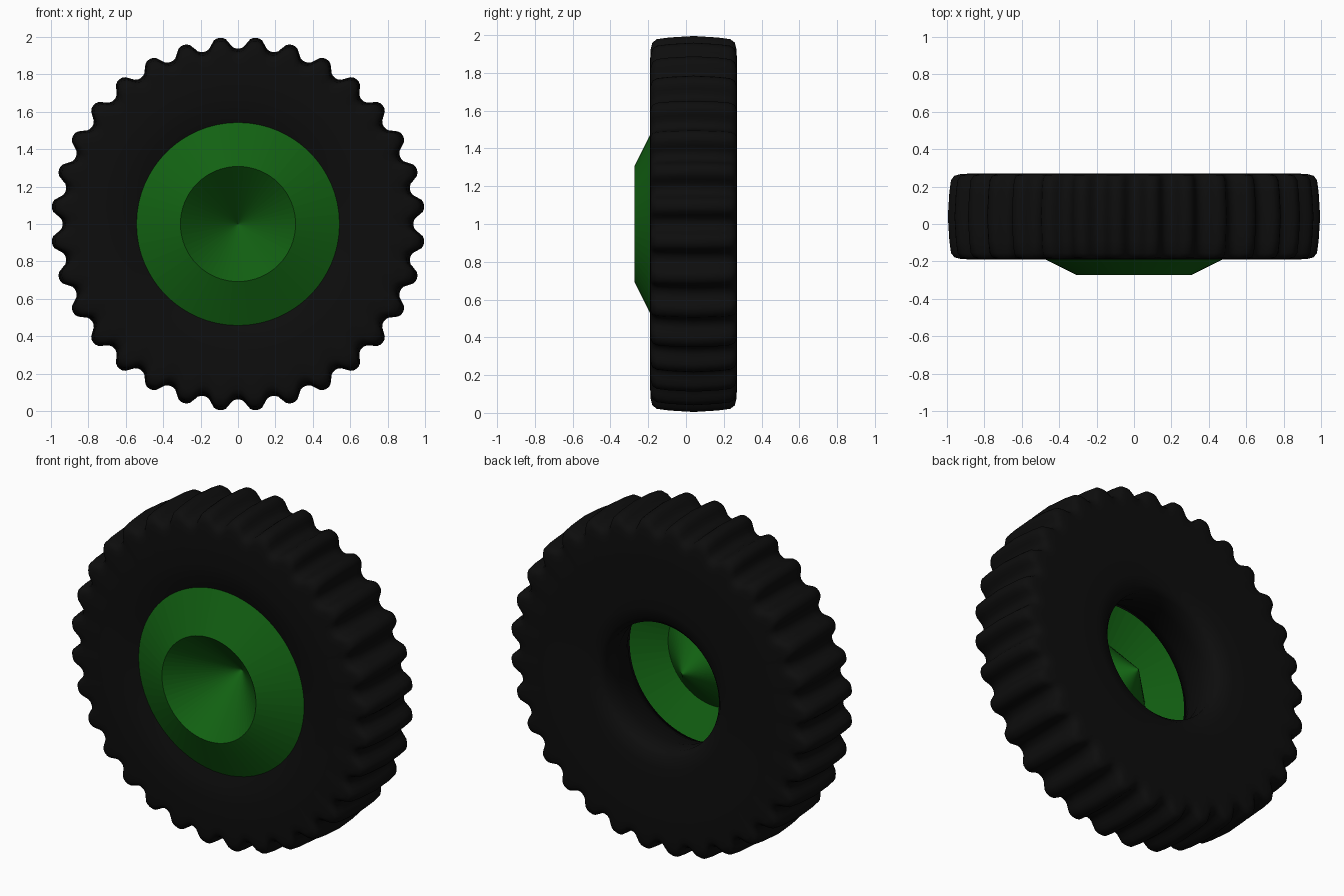
import bpy, bmesh, math

if "Cube" in bpy.data.objects:
    bpy.data.objects.remove(bpy.data.objects["Cube"])


def material(name, rgb):
    m = bpy.data.materials.new(name)
    m.diffuse_color = (*rgb, 1)
    m.use_nodes = True
    m.node_tree.nodes["Principled BSDF"].inputs["Base Color"].default_value = m.diffuse_color
    return m


def lathe(name, rings, mat, closed=False):
    """Skin a list of vertex rings; a one-point ring becomes an apex."""
    bm = bmesh.new()
    vs = [[bm.verts.new(p) for p in ring] for ring in rings]
    pairs = list(zip(vs, vs[1:]))
    if closed:
        pairs.append((vs[-1], vs[0]))
    n = max(len(r) for r in vs)
    for a, b in pairs:
        for i in range(n):
            j = (i + 1) % n
            if len(b) == 1:
                bm.faces.new((a[i], a[j], b[0]))
            else:
                bm.faces.new((a[i], a[j], b[j], b[i]))
    bmesh.ops.recalc_face_normals(bm, faces=bm.faces)
    me = bpy.data.meshes.new(name)
    bm.to_mesh(me)
    bm.free()
    me.materials.append(mat)
    ob = bpy.data.objects.new(name, me)
    bpy.context.collection.objects.link(ob)
    return ob


def point(r, y, angle):
    return (r * math.sin(angle), y, 1 + r * math.cos(angle))


black = material("rubber black", (0.004, 0.004, 0.004))
green = material("rim green", (0.006, 0.12, 0.006))

# Tyre: cross-section of (radius, y, groove depth), grooves fade down the sidewalls
TEETH, STEPS = 32, 12
SECTION = [
    (0.46, -0.13, 0), (0.54, -0.155, 0), (0.61, -0.18, 0), (0.69, -0.19, 0),
    (0.78, -0.19, 0.005), (0.87, -0.19, 0.025), (0.93, -0.187, 0.05),
    (0.965, -0.178, 0.06), (0.983, -0.155, 0.062), (0.992, -0.09, 0.062),
    (1.0, 0.04, 0.062), (0.992, 0.17, 0.062), (0.983, 0.235, 0.062),
    (0.965, 0.258, 0.06), (0.93, 0.267, 0.05), (0.87, 0.27, 0.025),
    (0.78, 0.27, 0.005), (0.69, 0.27, 0), (0.58, 0.268, 0), (0.47, 0.265, 0),
    (0.40, 0.252, 0), (0.37, 0.22, 0), (0.37, 0.12, 0), (0.41, -0.03, 0),
]


def tyre_ring(r, y, depth):
    ring = []
    n = TEETH * STEPS
    for i in range(n):
        a = 2 * math.pi * i / n
        wave = math.tanh(1.3 * math.cos(TEETH * a)) / math.tanh(1.3)
        ring.append(point(r - depth * (0.5 + 0.5 * wave), y, a))
    return ring


tyre = lathe("tyre", [tyre_ring(*s) for s in SECTION], black, closed=True)
for p in tyre.data.polygons:
    p.use_smooth = True

# Rim: sloped outer band and a conical dish sinking to the wheel centre
SIDES = 64


def circle(r, y):
    return [point(r, y, 2 * math.pi * i / SIDES) for i in range(SIDES)]


lathe("rim", [circle(0.55, -0.152), circle(0.308, -0.272)], green)
lathe("hub_dish", [circle(0.308, -0.272), [(0, 0.04, 1)]], green)
